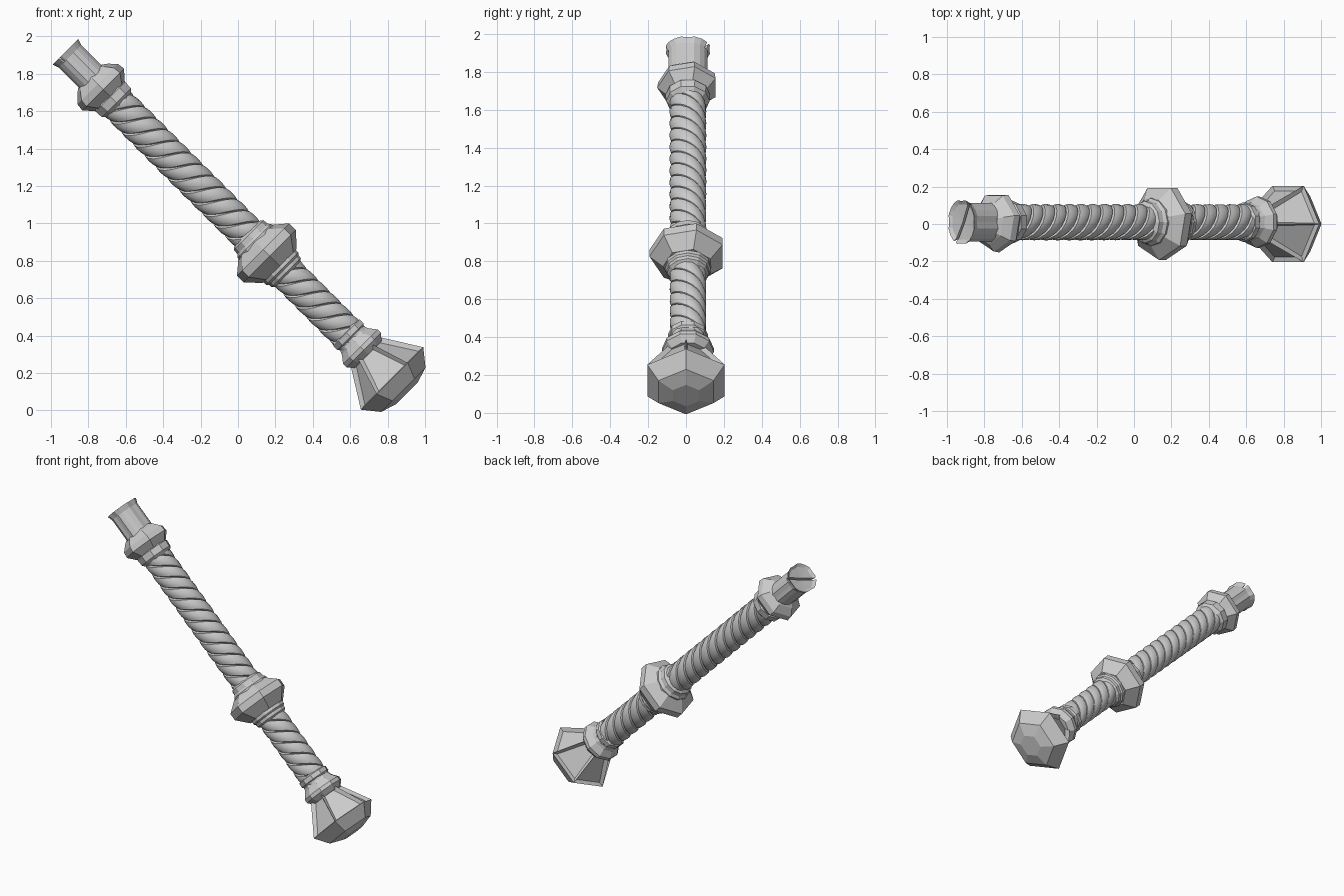
import bpy, bmesh, math
from mathutils import Matrix, Vector

if "Cube" in bpy.data.objects:
    bpy.data.objects.remove(bpy.data.objects["Cube"])

# Tilted frame: local X = world Y, local Y = up-right, local Z = down the shaft
S = math.sqrt(0.5)
AXIS = Matrix(((0, S, S, 0), (1, 0, 0, 0.01), (0, S, -S, 0.995), (0, 0, 0, 1)))


def sweep(name, rows, smooth=None, panel_row=None):
    """Skin a list of equal-length rings, closed by end caps."""
    bm = bmesh.new()
    rings = [[bm.verts.new(p) for p in row] for row in rows]
    n = len(rings[0])
    panels = []
    for k, (a, b) in enumerate(zip(rings, rings[1:])):
        for i in range(n):
            j = (i + 1) % n
            f = bm.faces.new((a[i], a[j], b[j], b[i]))
            if k == panel_row:
                panels.append(f)
    bm.faces.new(rings[0][::-1])
    bm.faces.new(rings[-1])
    bmesh.ops.recalc_face_normals(bm, faces=bm.faces)
    if panels:
        bmesh.ops.inset_individual(bm, faces=panels, thickness=0.026, depth=-0.022)
    me = bpy.data.meshes.new(name)
    bm.to_mesh(me)
    bm.free()
    ob = bpy.data.objects.new(name, me)
    bpy.context.collection.objects.link(ob)
    ob.matrix_world = AXIS
    if smooth:
        bpy.ops.object.select_all(action='DESELECT')
        ob.select_set(True)
        bpy.context.view_layer.objects.active = ob
        bpy.ops.object.shade_smooth_by_angle(angle=math.radians(smooth))
    return ob


def ring(t, r, n, phase=math.pi, squash=1.0, flute=lambda i: 1.0, y=0.0):
    out = []
    for i in range(n):
        a = phase + math.tau * i / n
        out.append((r * flute(i) * math.cos(a) + y, r * flute(i) * math.sin(a) * squash, t))
    return out


def lathe(name, profile, n, panel_row=None, smooth=None, **kw):
    return sweep(name, [ring(t, r, n, **kw) for t, r in profile], smooth, panel_row)


# Twisted shaft: four-strand section rotated along its length
LOBE = [(0.0, 0.080), (0.07, 0.094), (0.28, 0.097), (0.5, 0.097), (0.72, 0.095), (0.93, 0.089)]
rows = []
STEPS = 90
for k in range(STEPS + 1):
    t = -1.0 + 1.95 * k / STEPS
    turn = -math.tau * t / 0.35
    rows.append([(r * math.cos(turn + (s + f) * math.tau / 4),
                  r * math.sin(turn + (s + f) * math.tau / 4), t)
                 for s in range(4) for f, r in LOBE])
sweep("twisted_shaft", rows, smooth=30)

# Faceted collars and their plain rings
lathe("upper_collar", [(-1.12, 0.09), (-1.10, 0.118), (-1.06, 0.157), (-1.02, 0.162),
                       (-0.965, 0.112)], 7)
lathe("upper_collar_ring", [(-0.98, 0.10), (-0.965, 0.118), (-0.92, 0.115), (-0.895, 0.09)], 10)
lathe("middle_ring_top", [(0.065, 0.09), (0.08, 0.112), (0.11, 0.115), (0.125, 0.128), (0.16, 0.128)], 12)
lathe("middle_collar", [(0.13, 0.13), (0.19, 0.203), (0.24, 0.203), (0.315, 0.132)], 7)
lathe("middle_ring_bottom", [(0.29, 0.122), (0.335, 0.122), (0.345, 0.112), (0.365, 0.11), (0.38, 0.09)], 12)
lathe("neck_ring", [(0.81, 0.09), (0.82, 0.105), (0.85, 0.105), (0.86, 0.095), (0.885, 0.105),
                    (0.925, 0.137), (0.95, 0.137), (0.985, 0.105)], 10)

# Flared hexagonal head with a recessed panel in each side
lathe("flared_head", [(0.955, 0.105), (1.165, 0.236), (1.25, 0.168), (1.278, 0.08)], 6,
      panel_row=0, phase=math.pi / 2, y=-0.01)

# Fluted end socket with a flared, dished rim
socket = lathe("end_socket", [(-1.06, 0.108), (-1.27, 0.108), (-1.305, 0.122), (-1.293, 0.10),
                              (-1.288, 0.02)], 20, squash=0.83,
               flute=lambda i: 0.93 if i % 5 == 0 else 1.0)

# Narrow slot across the socket end
bpy.ops.mesh.primitive_cube_add(size=1)
cutter = bpy.context.object
cutter.name = "slot_cutter"
cutter.matrix_world = (AXIS @ Matrix.Translation((0, 0, -1.30)) @ Matrix.Rotation(math.radians(25), 4, 'Z')
                       @ Matrix.Diagonal((0.3, 0.014, 0.06, 1)))
cutter.hide_render = True
cutter.display_type = 'WIRE'
mod = socket.modifiers.new("slot", 'BOOLEAN')
mod.operation = 'DIFFERENCE'
mod.object = cutter
